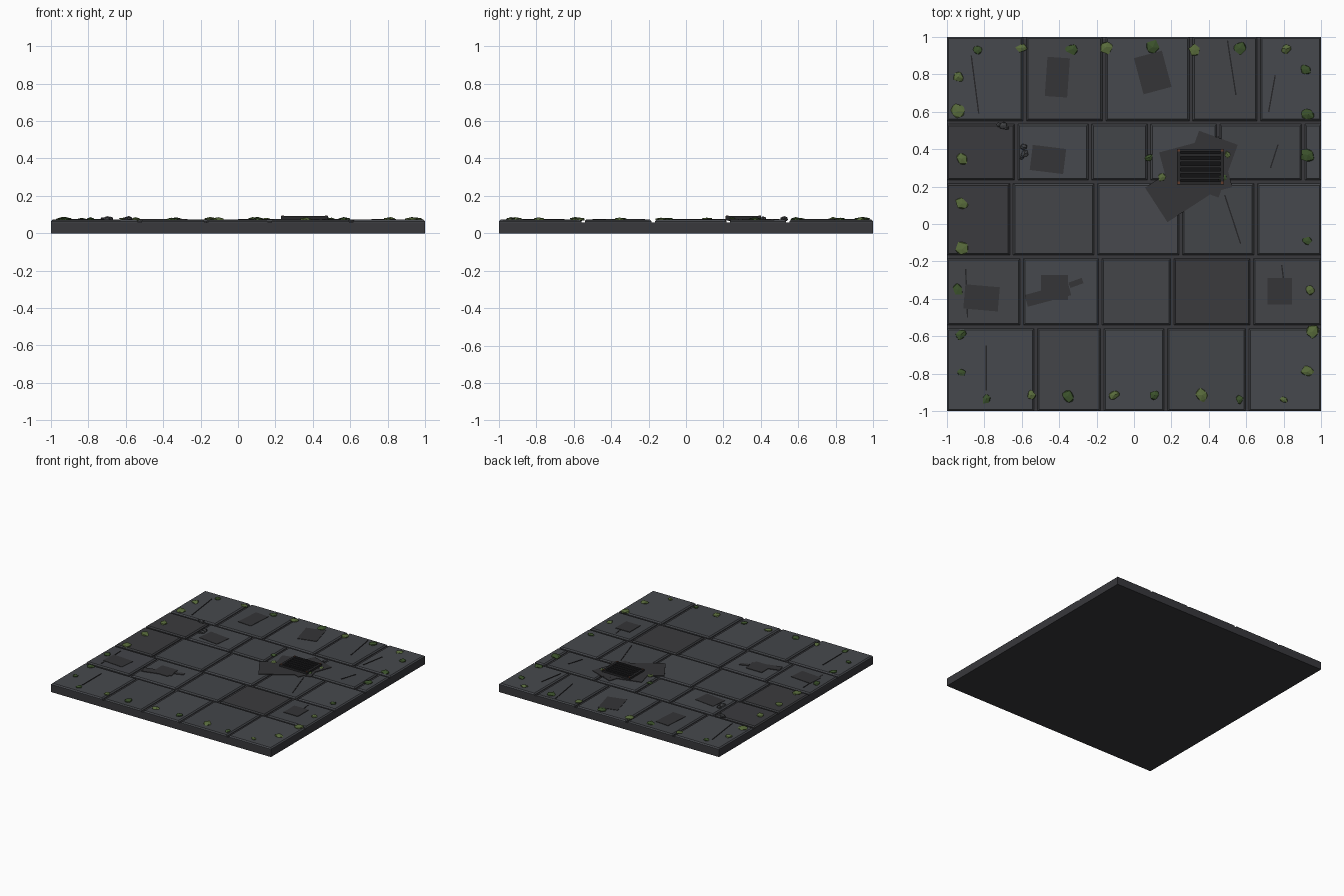
import bpy, bmesh, random
from math import radians, atan2, hypot
from mathutils import Matrix, Vector

if "Cube" in bpy.data.objects:
    bpy.data.objects.remove(bpy.data.objects["Cube"])

random.seed(7)
SLAB, TOP = 0.058, 0.072


def material(name, r, g, b):
    m = bpy.data.materials.new(name)
    m.diffuse_color = (r, g, b, 1)
    m.use_nodes = True
    m.node_tree.nodes["Principled BSDF"].inputs["Base Color"].default_value = m.diffuse_color
    return m


STONE = [material("stone_a", .062, .066, .074), material("stone_b", .056, .059, .066),
         material("stone_dark", .043, .044, .048)]
BASE = material("mortar", .04, .04, .045)
STAIN = material("damp_stain", .035, .035, .038)
CRACK = material("crack", .018, .018, .02)
IRON = material("iron", .02, .02, .022)
PIT = material("drain_dark", .006, .006, .007)
RUST = material("rust", .12, .045, .025)
RUBBLE = material("rubble", .05, .052, .056)
MOSS = [material("moss_light", .10, .15, .045), material("moss_dark", .045, .085, .025)]


def finish(bm, name, mat):
    me = bpy.data.meshes.new(name)
    bm.to_mesh(me)
    bm.free()
    ob = bpy.data.objects.new(name, me)
    bpy.context.collection.objects.link(ob)
    me.materials.append(mat)
    return ob


def box(name, mat, x, y, z0, z1, w, d, deg=0, bevel=0, warp=0):
    bm = bmesh.new()
    bmesh.ops.create_cube(bm, size=1)
    bm.transform(Matrix.Translation((x, y, (z0 + z1) / 2)) @ Matrix.Rotation(radians(deg), 4, 'Z')
                 @ Matrix.Diagonal((w, d, z1 - z0, 1)))
    if warp:
        for v in bm.verts:
            if v.co.z > (z0 + z1) / 2:
                v.co.z += random.uniform(-warp, warp)
    if bevel:
        edges = [e for e in bm.edges if all(v.co.z > (z0 + z1) / 2 for v in e.verts)]
        bmesh.ops.bevel(bm, geom=edges, offset=bevel, segments=1, affect='EDGES')
    return finish(bm, name, mat)


def lump(name, mat, x, y, z, w, d, h):
    # irregular faceted clump
    bm = bmesh.new()
    bmesh.ops.create_icosphere(bm, subdivisions=1, radius=1)
    for v in bm.verts:
        v.co *= random.uniform(.7, 1.15)
    bm.transform(Matrix.Translation((x, y, z)) @ Matrix.Rotation(random.uniform(0, 6.28), 4, 'Z')
                 @ Matrix.Diagonal((w, d, h, 1)))
    return finish(bm, name, mat)


# base slab
box("base_slab", BASE, 0, 0, 0, SLAB, 2, 2)

# paving stones: (y low, y high, joint positions, dark stone indices)
ROWS = [(-1, -.55, (-.525, -.17, .17, .605), ()),
        (-.55, -.175, (-.60, -.18, .205, .63), (3,)),
        (-.175, .225, (-.655, -.205, .25, .65), (0,)),
        (.225, .543, (-.63, -.235, .08, .45, .905), (0,)),
        (.543, 1, (-.585, -.16, .305, .667), ())]
G = .009
for r, (y0, y1, joints, dark) in enumerate(ROWS):
    xs = (-1,) + joints + (1,)
    ya, yb = y0 + G * (y0 > -1), y1 - G * (y1 < 1)
    for i in range(len(xs) - 1):
        xa, xb = xs[i] + G * (xs[i] > -1), xs[i + 1] - G * (xs[i + 1] < 1)
        mat = STONE[2] if i in dark else STONE[(i + r) % 2]
        box(f"paving_stone_{r}_{i}", mat, (xa + xb) / 2, (ya + yb) / 2, SLAB - .004, TOP,
            xb - xa, yb - ya, bevel=.009, warp=.0015)

# damp stains: x, y, width, depth, angle
for i, s in enumerate([(-.41, .785, .12, .21, -4), (.10, .81, .155, .20, 15),
                       (-.46, .345, .18, .135, -7), (-.815, -.395, .185, .13, -5),
                       (-.425, -.34, .145, .135, 0), (-.46, -.38, .24, .065, 15),
                       (-.31, -.315, .075, .03, 20), (.78, -.36, .13, .14, 0),
                       (.40, .32, .22, .30, -20), (.33, .29, .33, .28, 15),
                       (.27, .20, .36, .22, 33)]):
    x, y, w, d, a = s
    box(f"damp_stain_{i}", STAIN, x, y, TOP - .003, TOP + .003 + i * .0002, w, d, a)

# hairline cracks: end points
for i, (x0, y0, x1, y1) in enumerate([(-.87, .90, -.83, .59), (.50, .98, .545, .69),
                                      (.755, .795, .72, .60), (.77, .425, .73, .30),
                                      (.485, .155, .57, -.105), (-.79, -.65, -.79, -.89),
                                      (-.90, -.24, -.89, -.50), (.79, -.22, .80, -.30)]):
    dx, dy = x1 - x0, y1 - y0
    box(f"crack_{i}", CRACK, (x0 + x1) / 2, (y0 + y1) / 2, TOP - .003, TOP + .003,
        hypot(dx, dy), .007, atan2(dy, dx) * 57.2958)

# drain grate
gx, gy, gw, gd = .355, .307, .25, .19
box("drain_pit", PIT, gx, gy, TOP - .004, TOP + .006, gw - .01, gd - .01)
for s in (-1, 1):
    box("grate_side", IRON, gx + s * (gw / 2 - .009), gy, TOP, .092, .018, gd)
    box("grate_end", IRON, gx, gy + s * (gd / 2 - .007), TOP, .092, gw, .014)
    for t in (-1, 1):
        box("grate_bolt", RUST, gx + s * (gw / 2 - .009), gy + t * (gd / 2 - .008),
            .088, .095, .013, .013)
for i in range(5):
    box(f"grate_bar_{i}", IRON, gx, gy + (i - 2) * .031, TOP + .002, .09, gw - .02, .014)

# moss clumps: x, y, radius
EDGE = [(-.94, .785, .035), (-.835, .93, .033), (-.60, .94, .035), (-.33, .935, .045),
        (-.15, .945, .04), (.10, .945, .045), (.325, .93, .035), (.565, .94, .038),
        (.815, .935, .035), (.92, .825, .036), (-.94, .605, .05), (.93, .585, .045),
        (-.92, .35, .037), (.93, .37, .045), (-.92, .11, .04), (.925, -.09, .032),
        (-.92, -.135, .045), (-.94, -.35, .036), (.94, -.355, .036), (-.925, -.59, .037),
        (.955, -.575, .04), (-.925, -.795, .03), (.925, -.79, .042), (-.79, -.935, .036),
        (-.55, -.915, .028), (-.355, -.92, .042), (-.105, -.915, .035), (.11, -.915, .03),
        (.365, -.915, .045), (.565, -.94, .026), (.80, -.94, .024)]
DRAIN = [(.08, .355, .028), (.15, .25, .028), (.475, .245, .025), (.50, .37, .022)]
for i, (x, y, r) in enumerate(EDGE + DRAIN):
    lump(f"moss_{i}", MOSS[i % 2], x, y, TOP + .002, r, r * random.uniform(.7, 1), .012)

# loose rubble
for i, (x, y, r) in enumerate([(-.70, .525, .028), (-.68, .515, .018), (-.725, .53, .014),
                               (-.59, .41, .022), (-.585, .375, .024), (-.60, .355, .015)]):
    lump(f"rubble_{i}", RUBBLE, x, y, TOP + .006, r, r * .85, r * .6)
